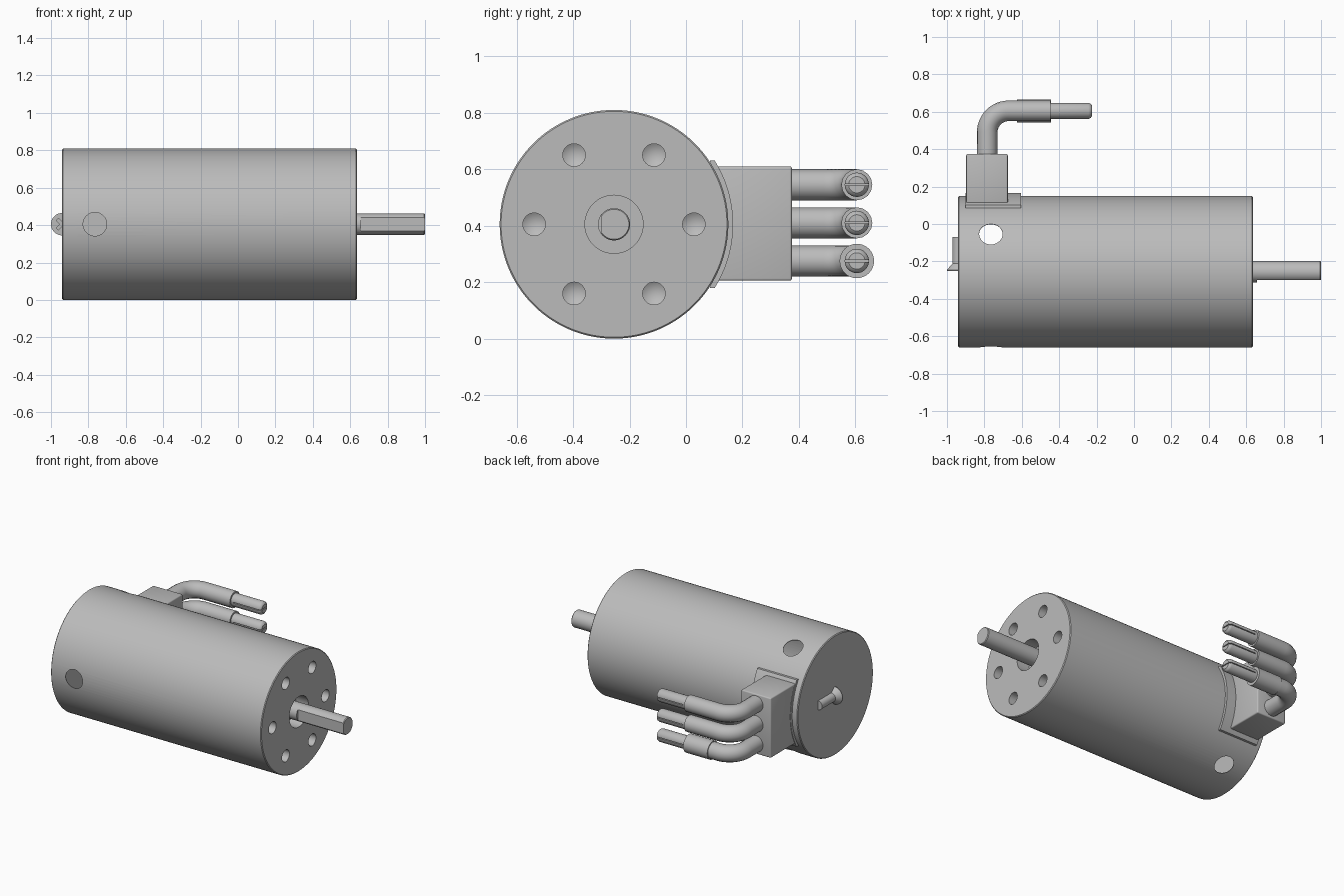
import bpy, bmesh
from math import sin, cos, pi, radians
from mathutils import Vector, Matrix

if "Cube" in bpy.data.objects:
    bpy.data.objects.remove(bpy.data.objects["Cube"])

grey = bpy.data.materials.new("plain_grey")
grey.use_nodes = True
COLOUR = (0.5, 0.5, 0.5, 1)
grey.diffuse_color = COLOUR
grey.node_tree.nodes["Principled BSDF"].inputs["Base Color"].default_value = COLOUR

CY, CZ = -0.255, 0.405        # motor axis, running along x
X = Vector((1, 0, 0))
Y = Vector((0, 1, 0))


def add(name, bm):
    bmesh.ops.recalc_face_normals(bm, faces=bm.faces[:])
    mesh = bpy.data.meshes.new(name)
    bm.to_mesh(mesh)
    bm.free()
    obj = bpy.data.objects.new(name, mesh)
    bpy.context.collection.objects.link(obj)
    mesh.materials.append(grey)
    return obj


def lathe(name, profile, origin=(0, CY, CZ), axis=X, n=32):
    """Solid of revolution from (distance along axis, radius) pairs; only the last radius may be 0."""
    bm = bmesh.new()
    rings = []
    for t, r in profile:
        count = n if r > 0 else 1
        rings.append([bm.verts.new((r * cos(2 * pi * i / n), r * sin(2 * pi * i / n), t))
                      for i in range(count)])
    for a, b in zip(rings, rings[1:]):
        for i in range(n):
            j = (i + 1) % n
            if len(b) == 1:
                bm.faces.new((a[i], a[j], b[0]))
            else:
                bm.faces.new((a[i], a[j], b[j], b[i]))
    for ring in (rings[0], rings[-1]):
        if len(ring) > 1:
            bm.faces.new(ring)
    turn = Vector(axis).to_track_quat('Z', 'Y').to_matrix().to_4x4()
    bm.transform(Matrix.Translation(origin) @ turn)
    return add(name, bm)


def box(name, low, high):
    low, high = Vector(low), Vector(high)
    bm = bmesh.new()
    bmesh.ops.create_cube(bm, size=1)
    bm.transform(Matrix.Translation((low + high) / 2) @ Matrix.Diagonal((high - low).to_4d()))
    return add(name, bm)


def select(obj):
    bpy.ops.object.select_all(action='DESELECT')
    obj.select_set(True)
    bpy.context.view_layer.objects.active = obj


def cut(obj, cutters, operation='DIFFERENCE'):
    select(obj)
    for cutter in cutters:
        mod = obj.modifiers.new("cut", 'BOOLEAN')
        mod.operation = operation
        mod.solver = 'EXACT'
        mod.object = cutter
        bpy.ops.object.modifier_apply(modifier=mod.name)
        bpy.data.objects.remove(cutter)


def smooth(obj, angle=30):
    select(obj)
    bpy.ops.object.shade_smooth_by_angle(angle=radians(angle))


def bevel(obj, width):
    select(obj)
    mod = obj.modifiers.new("bevel", 'BEVEL')
    mod.width, mod.segments = width, 3
    bpy.ops.object.modifier_apply(modifier=mod.name)


# Hollow can with a thick mounting plate at the shaft end
R = 0.405
can = lathe("motor_can", [(-0.94, R - 0.005), (-0.935, R), (0.63, R), (0.635, R - 0.005)], n=128)
cutters = [lathe("cavity", [(-0.93, R - 0.004), (0.45, R - 0.004)], n=128),
           lathe("bearing_recess", [(0.54, 0.103), (0.7, 0.103)], n=48)]
for k in range(6):
    a = k * pi / 3
    cutters.append(lathe("mounting_hole", [(0.7, 0.04), (0.535, 0.04), (0.51, 0)],
                         (0, CY + 0.283 * cos(a), CZ + 0.283 * sin(a))))
for k in range(3):
    a = pi / 3 + k * 2 * pi / 3
    cutters.append(lathe("vent_hole", [(0.3, 0.063), (0.5, 0.063)],
                         (-0.765, CY, CZ), (0, cos(a), sin(a)), 48))
cut(can, cutters)
smooth(can)

# Output shaft with a flat on the front side
shaft = lathe("output_shaft", [(0.5, 0.057), (0.995, 0.057), (1.0, 0.053)], n=48)
cut(shaft, [box("shaft_flat", (0.657, CY - 0.2, 0), (1.1, CY - 0.044, 1))])
smooth(shaft)

# Countersunk screw lying across the rear cap
screw = lathe("rear_screw", [(-0.25, 0.06), (-0.245, 0.06), (-0.212, 0.031), (-0.07, 0.031)],
              (-0.94, 0, CZ), Y)
cross = []
for side in (-1, 1):
    slot = box("screw_slot", (-0.036, -0.02, -0.008), (0.036, 0.02, 0.008))
    slot.data.transform(Matrix.Translation((-0.94, -0.25, CZ)) @ Matrix.Rotation(side * pi / 4, 4, 'Y'))
    cross.append(slot)
cut(screw, cross)
smooth(screw)

# Curved pad and terminal block on the back side
pad = lathe("terminal_pad", [(-0.9, 0.422), (-0.605, 0.422)], n=128)
cut(pad, [box("pad_limit", (-1, 0.085, CZ - 0.226), (0, 0.3, CZ + 0.226))], 'INTERSECT')
smooth(pad)
block = box("terminal_block", (-0.897, 0.1, CZ - 0.2), (-0.675, 0.375, CZ + 0.205))
bevel(block, 0.008)
smooth(block)

# Three bent leads with slotted bullet plugs
BEND = 0.115
for name, z in (("lower", 0.275), ("middle", 0.41), ("upper", 0.545)):
    path = [(-0.785, 0.36)]
    for i in range(13):
        a = i / 12 * pi / 2
        path.append((-0.785 + BEND * (1 - cos(a)), 0.49 + BEND * sin(a)))
    path.append((-0.447, 0.605))
    curve = bpy.data.curves.new(name + "_lead", 'CURVE')
    curve.dimensions = '3D'
    curve.bevel_depth = 0.055
    curve.bevel_resolution = 6
    curve.use_fill_caps = True
    spline = curve.splines.new('POLY')
    spline.points.add(len(path) - 1)
    for point, (x, y) in zip(spline.points, path):
        point.co = (x, y, z, 1)
    lead = bpy.data.objects.new(name + "_lead", curve)
    bpy.context.collection.objects.link(lead)
    curve.materials.append(grey)
    select(lead)
    bpy.ops.object.convert(target='MESH')
    smooth(bpy.context.object, 40)

    plug = lathe(name + "_plug", [(-0.46, 0.043), (-0.243, 0.043), (-0.232, 0.039), (-0.225, 0.029)],
                 (0, 0.605, z))
    cut(plug, [box("plug_slit", (-0.43, 0.5, z - 0.003), (-0.2, 0.7, z + 0.003))])
    smooth(plug, 35)

# Heat-shrink sleeve on the lowest lead
smooth(lathe("lower_sleeve", [(-0.625, 0.061), (-0.445, 0.061)], (0, 0.605, 0.275)))
